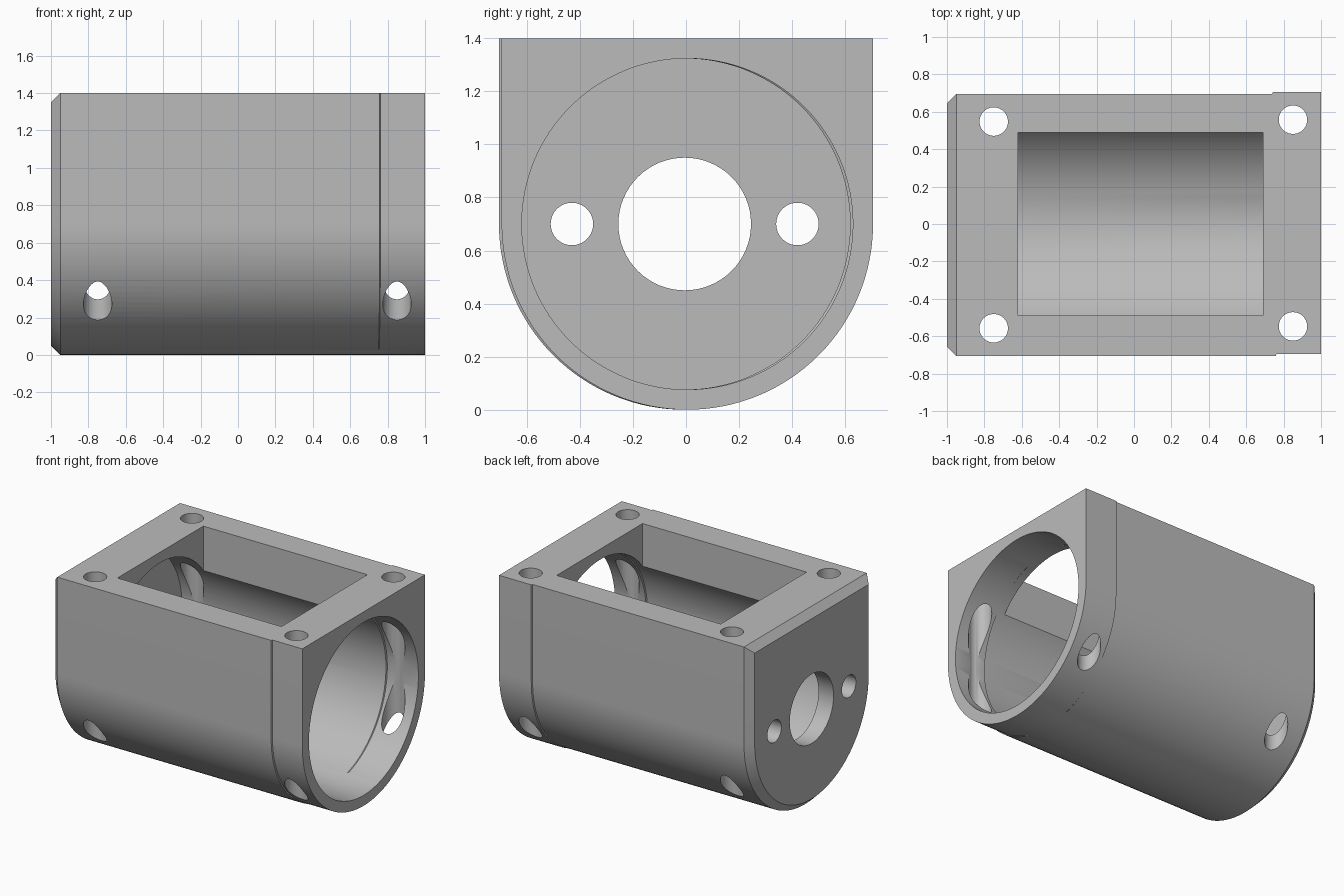
import bpy, bmesh, math
from mathutils import Matrix

if "Cube" in bpy.data.objects:
    bpy.data.objects.remove(bpy.data.objects["Cube"])

AXIS_Z = 0.7      # height of the bore axis
SHIFT = 0.005     # sideways offset of the body and of the end collar
SPLIT = 0.75      # where the body meets the collar

grey = bpy.data.materials.new("machined grey")
grey.use_nodes = True
colour = (0.5, 0.5, 0.5, 1)
grey.diffuse_color = colour
grey.node_tree.nodes["Principled BSDF"].inputs["Base Color"].default_value = colour


def u_profile(radius):
    """Half-round bottom with straight sides and a flat top."""
    n = 64
    arc = [(radius * math.cos(math.pi + math.pi * i / n),
            radius * math.sin(math.pi + math.pi * i / n)) for i in range(n + 1)]
    return arc + [(radius, radius), (-radius, radius)]


def circle_profile(radius):
    n = 128
    return [(radius * math.cos(math.tau * i / n),
             radius * math.sin(math.tau * i / n)) for i in range(n)]


def finish(name, bm):
    bmesh.ops.recalc_face_normals(bm, faces=bm.faces)
    mesh = bpy.data.meshes.new(name)
    bm.to_mesh(mesh)
    bm.free()
    mesh.materials.append(grey)
    obj = bpy.data.objects.new(name, mesh)
    bpy.context.collection.objects.link(obj)
    return obj


def loft(name, sections):
    """Join profiles along x; each section is (x, y offset, slant, profile)."""
    bm = bmesh.new()
    rings = [[bm.verts.new((x - slant * y, y + dy, z + AXIS_Z)) for y, z in prof]
             for x, dy, slant, prof in sections]
    for a, b in zip(rings, rings[1:]):
        for i in range(len(a)):
            j = (i + 1) % len(a)
            bm.faces.new((a[i], a[j], b[j], b[i]))
    bm.faces.new(rings[0])
    bm.faces.new(rings[-1])
    return finish(name, bm)


def drill(name, radius, depth, centre, axis="Z"):
    bm = bmesh.new()
    turn = Matrix.Rotation(math.pi / 2, 4, "Y") if axis == "X" else Matrix()
    bmesh.ops.create_cone(bm, cap_ends=True, segments=64, radius1=radius,
                          radius2=radius, depth=depth,
                          matrix=Matrix.Translation(centre) @ turn)
    return finish(name, bm)


def box(name, size, centre):
    bm = bmesh.new()
    bmesh.ops.create_cube(bm, size=1, matrix=Matrix.Translation(centre)
                          @ Matrix.Diagonal((*size, 1)))
    return finish(name, bm)


# Housing body with chamfered closed end and slightly offset collar
outer, inset = u_profile(0.7), u_profile(0.65)
housing = loft("housing", [(-1, -SHIFT, 0, inset), (-0.95, -SHIFT, 0, outer),
                           (SPLIT - 0.002, -SHIFT, 0.014, outer),
                           (SPLIT + 0.002, SHIFT, 0.014, outer),
                           (1, SHIFT, 0, outer)])

# Main bore, open at the collar end
ring = circle_profile(0.624)
cutters = [loft("bore_cutter", [(-0.88, -SHIFT, 0, ring),
                                (SPLIT - 0.002, -SHIFT, 0, ring),
                                (SPLIT + 0.002, SHIFT, 0, ring),
                                (1.1, SHIFT, 0, ring)])]

# Rectangular window in the flat top
cutters.append(box("window_cutter", (1.31, 0.98, 0.8), (0.035, 0, 1.1)))

# Shaft hole and two fixing holes in the end wall
for y, radius in ((0, 0.25), (-0.425, 0.08), (0.425, 0.08)):
    cutters.append(drill("end_hole_cutter", radius, 0.5,
                         (-1, y - SHIFT, AXIS_Z), "X"))

# Four vertical bolt holes
for x, dy in ((-0.75, -SHIFT), (0.85, SHIFT)):
    for side in (-1, 1):
        cutters.append(drill("bolt_hole_cutter", 0.076, 2,
                             (x, side * 0.5525 + dy, AXIS_Z)))

bpy.ops.object.select_all(action="DESELECT")
bpy.context.view_layer.objects.active = housing
housing.select_set(True)
for cutter in cutters:
    mod = housing.modifiers.new("cut", "BOOLEAN")
    mod.operation = "DIFFERENCE"
    mod.solver = "EXACT"
    mod.object = cutter
    bpy.ops.object.modifier_apply(modifier=mod.name)
    bpy.data.objects.remove(cutter)

bpy.ops.object.shade_smooth_by_angle(angle=math.radians(30))
